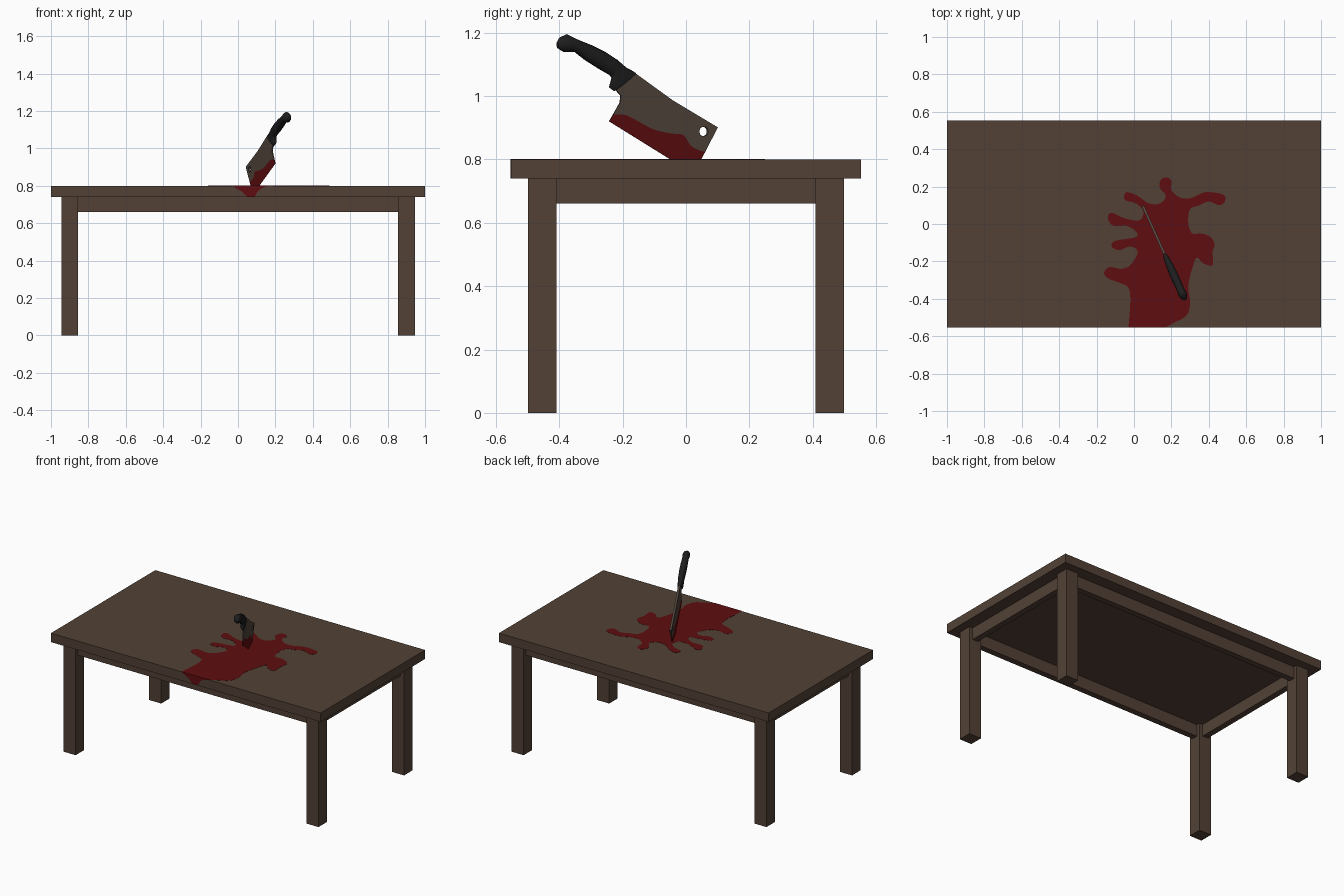
import bpy, bmesh, math
from mathutils import Vector
from mathutils.geometry import tessellate_polygon

if "Cube" in bpy.data.objects:
    bpy.data.objects.remove(bpy.data.objects["Cube"])


def material(name, rgb):
    m = bpy.data.materials.new(name)
    m.diffuse_color = (*rgb, 1)
    m.use_nodes = True
    m.node_tree.nodes["Principled BSDF"].inputs["Base Color"].default_value = m.diffuse_color
    return m


WOOD = material("dark wood", (0.085, 0.053, 0.036))
STEEL = material("dull steel", (0.085, 0.060, 0.046))
RED = material("dark red", (0.115, 0.004, 0.005))
BLACK = material("black grip", (0.013, 0.013, 0.013))


def finish(name, bm, mat):
    bmesh.ops.recalc_face_normals(bm, faces=bm.faces[:])
    me = bpy.data.meshes.new(name)
    bm.to_mesh(me)
    bm.free()
    me.materials.append(mat)
    ob = bpy.data.objects.new(name, me)
    bpy.context.collection.objects.link(ob)
    return ob


def box(name, centre, size, mat):
    bm = bmesh.new()
    bmesh.ops.create_cube(bm, size=1)
    for v in bm.verts:
        v.co = Vector(c + p * s for c, p, s in zip(centre, v.co, size))
    return finish(name, bm, mat)


def prism(name, loops, place, mat):
    """Solid from outlines (first outer, then holes); place(a, b, side) gives 3D points."""
    bm = bmesh.new()
    flat = [p for loop in loops for p in loop]
    tris = tessellate_polygon([[Vector((a, b, 0)) for a, b in loop] for loop in loops])
    sides = [[bm.verts.new(place(a, b, k)) for a, b in flat] for k in (-1, 1)]
    for vs in sides:
        for t in tris:
            bm.faces.new([vs[i] for i in t])
    start = 0
    for loop in loops:
        n = len(loop)
        for i in range(n):
            a, b = start + i, start + (i + 1) % n
            bm.faces.new((sides[0][a], sides[0][b], sides[1][b], sides[1][a]))
        start += n
    return finish(name, bm, mat)


def smooth(pts, steps=4):
    """Catmull-Rom curve through the points, open ended."""
    p = [Vector(q) for q in [pts[0]] + pts + [pts[-1]]]
    out = []
    for i in range(1, len(p) - 2):
        a, b, c, d = p[i - 1:i + 3]
        for k in range(steps):
            t = k / steps
            out.append(0.5 * (2 * b + (c - a) * t + (2 * a - 5 * b + 4 * c - d) * t * t
                              + (3 * b - a - 3 * c + d) * t ** 3))
    return [tuple(q) for q in out] + [tuple(p[-1])]


# Table
HY = 0.5525
box("table_top", (0, 0, 0.77), (2, 2 * HY, 0.06), WOOD)
for sx, xn in ((-1, "left"), (1, "right")):
    for sy, yn in ((-1, "front"), (1, "back")):
        box(f"{yn}_{xn}_leg", (sx * 0.9, sy * 0.453, 0.37), (0.09, 0.09, 0.74), WOOD)
    box(f"{xn}_apron", (sx * 0.9, 0, 0.70), (0.04, 0.82, 0.08), WOOD)
for sy, yn in ((-1, "front"), (1, "back")):
    box(f"{yn}_apron", (0, sy * 0.453, 0.70), (1.72, 0.04, 0.08), WOOD)

# Spill on the table top, outline in hundredths
spill = [(-3, -55.25), (-2, -42), (-3, -34), (-9, -31), (-14, -29), (-16, -26), (-13, -23),
         (-7, -24), (-2, -22), (2, -15), (-2, -12), (-8, -14), (-12, -12), (-10, -9),
         (1, -7), (1, -4), (-4, -1), (-11, -1), (-14, 3), (-12, 6), (-5, 3), (3, 2),
         (5, 7), (1, 11), (-5, 13), (-4, 17), (2, 15), (8, 11), (14, 11), (17, 15),
         (14, 19), (14, 23), (17, 25), (20, 23), (20, 18), (25, 14), (31, 14), (38, 17),
         (47, 16), (49, 13), (46, 10), (40, 12), (35, 10), (30, 8), (29, 1), (31, -5),
         (36, -5), (41, -7), (43, -11), (42, -15), (42, -22), (37, -21), (34, -18),
         (32, -21), (29, -33), (30, -42), (28, -49), (21, -53), (17, -55.25)]
prism("spill", [smooth(spill)],
      lambda a, b, k: (a / 100, max(b / 100, -HY), 0.8 + 0.001 * k), RED)

# Drip over the front edge
drip = [(-3, 80.1), (-1, 78.6), (2, 77), (4, 75), (6, 74), (9, 74.4), (10.5, 77), (13, 78.8), (17, 80.1)]
prism("spill_drip", [smooth(drip)],
      lambda a, b, k: (a / 100, -HY + 0.001 * k, min(b / 100, 0.801)), RED)

# Cleaver, drawn in a turned upright plane (y and z in hundredths)
ALONG = Vector((-0.410, 0.912, 0))
ACROSS = Vector((0.912, 0.410, 0))
ORIGIN = Vector((0.091, 0, 0))


def on_plane(y, z, offset):
    return ORIGIN + ALONG * (y / 91.2) + Vector((0, 0, z / 100)) + ACROSS * offset


def blade_point(y, z, k):
    # wedge: thickness grows away from the cutting edge
    edge = Vector((26.7 / 0.912, -16.6)).normalized()
    d = edge.x * (z - 92) - edge.y * (y + 24.3) / 0.912
    return on_plane(y, z, k * (0.0006 + 0.00035 * max(d, 0)))


stain_line = smooth([(-23, 94.2), (-19, 93.9), (-15.2, 92), (-10.4, 89.5), (-5.1, 88.2),
                     (-0.9, 87.6), (1.3, 84.4), (4.4, 82.7), (6, 82.5)])
hole = [(5.4 + 1.37 * math.cos(i * math.tau / 20), 88.8 + 1.5 * math.sin(i * math.tau / 20))
        for i in range(20)]
prism("blade", [stain_line + [(9.8, 90.1), (-4.4, 98.6), (-16, 107), (-22.1, 101.8),
                              (-20.7, 100.2), (-20.8, 98)], hole], blade_point, STEEL)
prism("blade_stain", [stain_line + [(2.4, 75.4), (-24.3, 92)]], blade_point, RED)

# Handle: oval rings between an upper and a lower point, with half width
rings = [(-40.7, 116.9, -40.4, 115.0, 0.008), (-39.8, 118.5, -38.5, 113.8, 0.019),
         (-37.6, 119.5, -36.3, 113.8, 0.023), (-34.4, 117.9, -35.0, 113.8, 0.020),
         (-29.7, 116.0, -31.9, 111.3, 0.022), (-25.3, 113.8, -27.8, 108.7, 0.022),
         (-21.5, 111.3, -24.0, 106.5, 0.020), (-18.9, 109.0, -23.4, 105.6, 0.018),
         (-16.7, 107.8, -24.3, 102.7, 0.017), (-15.8, 107.2, -22.7, 101.5, 0.015)]
bm = bmesh.new()
N = 16
loops = []
for y1, z1, y2, z2, w in rings:
    loop = []
    for i in range(N):
        c, s = math.cos(i * math.tau / N), math.sin(i * math.tau / N)
        loop.append(bm.verts.new(on_plane((y1 + y2) / 2 + c * (y1 - y2) / 2,
                                          (z1 + z2) / 2 + c * (z1 - z2) / 2, s * w)))
    loops.append(loop)
for a, b in zip(loops, loops[1:]):
    for i in range(N):
        j = (i + 1) % N
        bm.faces.new((a[i], a[j], b[j], b[i]))
bm.faces.new(loops[0])
bm.faces.new(loops[-1])
handle = finish("handle", bm, BLACK)
bpy.context.view_layer.objects.active = handle
handle.select_set(True)
bpy.ops.object.shade_smooth_by_angle(angle=math.radians(45))
